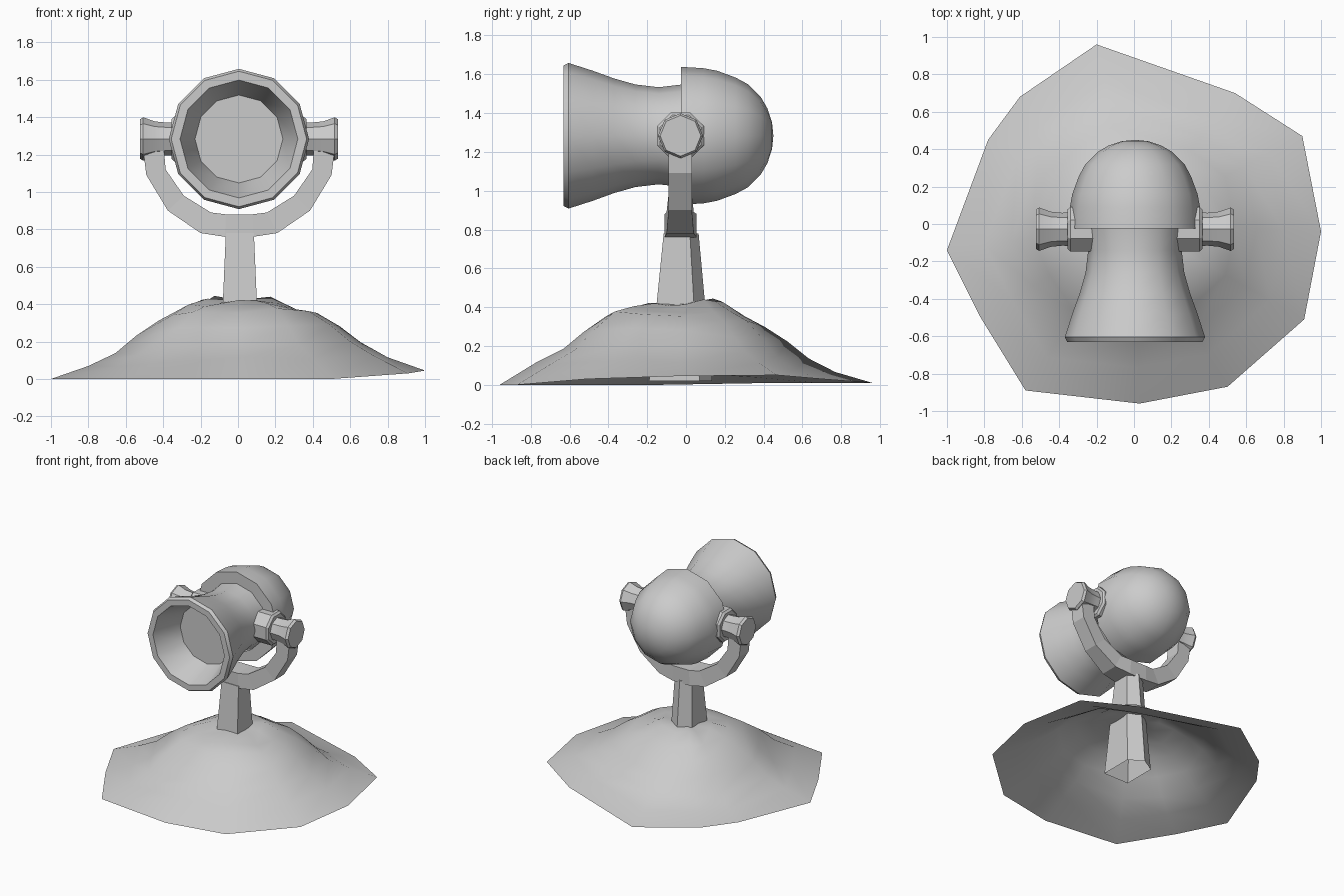
import bpy, bmesh, math
from mathutils import Vector

if "Cube" in bpy.data.objects:
    bpy.data.objects.remove(bpy.data.objects["Cube"])

CX, CZ = 0.005, 1.283


def finish(name, bm, angle=None):
    bmesh.ops.recalc_face_normals(bm, faces=bm.faces)
    me = bpy.data.meshes.new(name)
    bm.to_mesh(me)
    bm.free()
    ob = bpy.data.objects.new(name, me)
    bpy.context.collection.objects.link(ob)
    if angle:
        bpy.ops.object.select_all(action='DESELECT')
        ob.select_set(True)
        bpy.context.view_layer.objects.active = ob
        bpy.ops.object.shade_smooth_by_angle(angle=math.radians(angle))
    return ob


def skin(name, rings, caps=(True, True), angle=None):
    """Join equal-sized point rings; a one-point ring becomes a tip."""
    bm = bmesh.new()
    vs = [[bm.verts.new(p) for p in r] for r in rings]
    for a, b in zip(vs, vs[1:]):
        n = max(len(a), len(b))
        for i in range(n):
            j = (i + 1) % n
            if len(b) == 1:
                bm.faces.new((a[i], a[j], b[0]))
            else:
                bm.faces.new((a[i], a[j], b[j], b[i]))
    for ring, cap in ((vs[0], caps[0]), (vs[-1], caps[1])):
        if cap and len(ring) > 2:
            bm.faces.new(ring)
    return finish(name, bm, angle)


def lathe(name, profile, axis, centre, n, turn=0.0, angle=35):
    rings = []
    for t, r in profile:
        ring = []
        for i in range(n if r > 0 else 1):
            a = math.tau * i / n + turn
            u, v = r * math.cos(a), r * math.sin(a)
            ring.append(Vector(centre) + Vector((t, u, v) if axis == 'X' else (u, t, v)))
        rings.append(ring)
    return skin(name, rings, angle=angle)


# Rocky mound: open shell with an irregular outline
outline = [(1.0, -.04, .045), (.9, .47, .05), (.54, .7, .03), (-.2, .96, .01),
           (-.61, .68, .01), (-.78, .45, .01), (-1.0, -.14, .0), (-.82, -.5, .0),
           (-.58, -.89, .0), (.03, -.96, .0), (.5, -.87, .0), (.91, -.51, .03)]
# scale, height, extra height towards the right, extra towards the front
levels = [(.8, .085, .03, .02), (.66, .155, .03, .025), (.55, .25, .02, .03),
          (.43, .335, .015, .03), (.32, .38, .0, .015), (.2, .425, .0, -.01)]
rings = [[Vector(p) for p in outline]]
for k, (s, h, ex, ey) in enumerate(levels):
    ring = []
    for i, (x, y, z) in enumerate(outline):
        d = Vector((x, y)).normalized()
        r = (1 - k / 8) * math.hypot(x, y) + k / 8 * .95
        wob = .012 * math.sin(2.3 * i + k)
        ring.append(Vector((d.x * r * s, d.y * r * s, h + ex * d.x - ey * d.y + wob)))
    rings.append(ring)
rings.append([Vector((0, 0, .42))])
skin("rock_mound", rings, caps=(False, False), angle=60)

# Five-sided tapering post, open underneath
post = []
for z, w, y0, y1, yb in ((.02, .11, -.19, .07, .135), (.43, .09, -.15, .04, .097),
                         (.78, .075, -.115, .02, .065)):
    c = .01
    post.append([(c - w, y0, z), (c + w, y0, z), (c + w, y1, z), (c, yb, z), (c - w, y1, z)])
skin("post", post, caps=(False, True))

# U-shaped yoke: inner x, inner z, outer x, outer z, front y, back y
half = [(.07, .88, .075, .76, -.11, .055), (.15, .89, .205, .78, -.1, .04),
        (.295, .98, .38, .9, -.09, .03), (.392, .12 + 1, .495, 1.09, -.09, .03),
        (.405, 1.28, .518, 1.27, -.09, .03)]
sections = [(-1, s) for s in reversed(half)] + [(1, s) for s in half]
skin("yoke", [[(CX + m * a, y0, b), (CX + m * a, y1, b), (CX + m * c, y1, d), (CX + m * c, y0, d)]
              for m, (a, b, c, d, y0, y1) in sections])

# Pivot knobs and the bosses they plug into, on both sides
for m, side in ((-1, "left"), (1, "right")):
    lathe("pivot_knob_" + side, [(m * t, r) for t, r in
          ((.30, .09), (.39, .088), (.45, .094), (.512, .116), (.53, .105))],
          'X', (CX, -.028, CZ), 8)
    lathe("pivot_boss_" + side, [(m * .2, .13), (m * .345, .13), (m * .36, .115)],
          'X', (CX, -.028, CZ), 8, math.pi / 8, 20)

# Flared barrel with recessed front disc
lathe("flared_barrel", [(.02, .265), (-.03, .263), (-.14, .25), (-.26, .264), (-.37, .295),
      (-.48, .335), (-.605, .375), (-.63, .362), (-.63, .315), (-.4, .235)],
      'Y', (CX, 0, CZ), 12)

# Rounded rear housing
lathe("rear_dome", [(-.025, .25), (-.025, .355), (.09, .348), (.16, .335), (.255, .3), (.32, .265),
      (.385, .2), (.42, .14), (.443, .07), (.45, 0)], 'Y', (CX, 0, CZ), 12)
